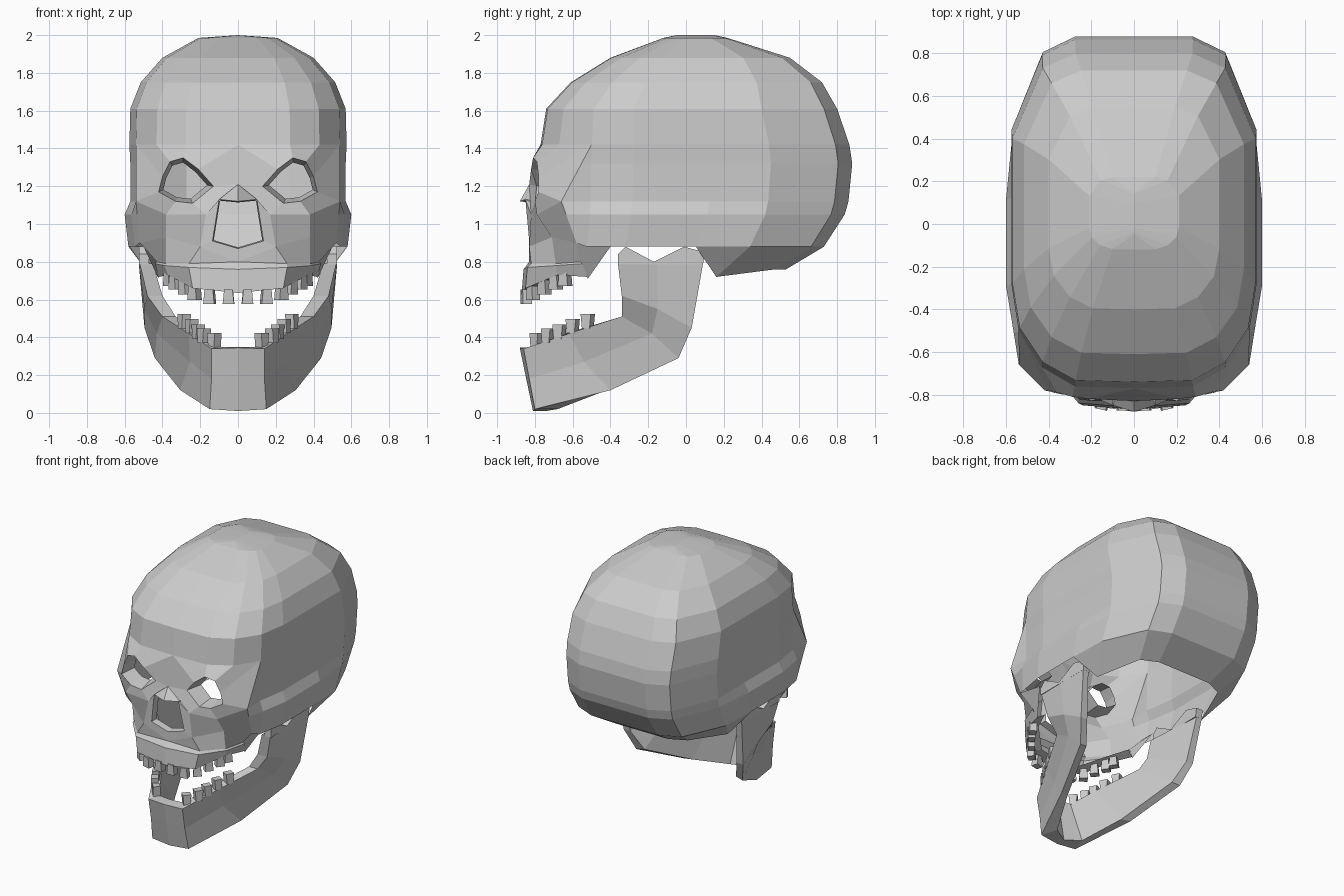
import bpy, bmesh, math
from mathutils import Vector, Matrix

if "Cube" in bpy.data.objects:
    bpy.data.objects.remove(bpy.data.objects["Cube"])


def finish(name, bm, mirror=True):
    bmesh.ops.remove_doubles(bm, verts=bm.verts[:], dist=0.0005)
    bmesh.ops.dissolve_degenerate(bm, edges=bm.edges[:], dist=0.0005)
    bmesh.ops.recalc_face_normals(bm, faces=bm.faces[:])
    me = bpy.data.meshes.new(name)
    bm.to_mesh(me)
    bm.free()
    ob = bpy.data.objects.new(name, me)
    bpy.context.collection.objects.link(ob)
    if mirror:
        m = ob.modifiers.new("mirror", 'MIRROR')
        m.merge_threshold = 0.001
    return ob


def strip(bm, rows, closed=False):
    """Bridge equally long rows of points with quads."""
    vs = [[bm.verts.new(p) for p in r] for r in rows]
    n = len(rows[0])
    for a, b in zip(vs, vs[1:]):
        for i in range(n if closed else n - 1):
            j = (i + 1) % n
            bm.faces.new((a[i], a[j], b[j], b[i]))
    return vs


def inset(loop, k, depth):
    c = sum((Vector(p) for p in loop), Vector()) / len(loop)
    return [c.lerp(Vector(p), k) + Vector((0, depth, 0)) for p in loop]


# --- cranium: horizontal half rings, open underneath ---
OUT = [(0, -1), (.48, -.99), (.75, -.88), (.94, -.67), (1, -.40), (1, .1),
       (1, .48), (.75, .91), (.48, 1), (0, 1)]


def ring(z, w, f, b, start=0, back_w=None):
    c, h = (f + b) / 2, (b - f) / 2
    return [Vector((u * (back_w if back_w and v > .4 else w), c + v * h, z))
            for u, v in OUT[start:]]


upper = [ring(2.0, 0, -.05, .15), ring(1.985, .21, -.12, .22),
         ring(1.88, .40, -.40, .55), ring(1.75, .515, -.61, .72),
         ring(1.61, .57, -.74, .80), ring(1.42, .575, -.77, .865)]
brow = upper[-1]
cheek, cheek_low = Vector((.54, -.66, 1.12)), Vector((.52, -.58, .9))
lower = [[brow[3]] + brow[3:]]
for z, w, b, edge in [(1.32, .57, .88, brow[3].lerp(cheek, .33)),
                      (1.12, .57, .86, cheek),
                      (1.05, .60, .84, cheek.lerp(cheek_low, .32)),
                      (.88, .58, .73, cheek_low)]:
    lower.append([edge] + ring(z, w, -.775, b, 3, .57))
base = [cheek_low] + ring(.76, .46, -.775, .53, 3)
for i in range(4):
    base[i] = lower[-1][i]
base[4] = Vector((.46, .16, .72))
lower.append(base)
bm = bmesh.new()
strip(bm, upper)
strip(bm, lower)
finish("cranium", bm)

# --- face: eye sockets, nose opening, cheeks ---
bridge, nose_side = (0, -.83, 1.21), (.17, -.82, 1.05)
nose_low, under_nose = (.20, -.83, .88), (0, -.83, .80)
under_eye = (.38, -.79, 1.05)
gum_top = [under_nose, (.26, -.82, .79), (.38, -.69, .79), (.43, -.56, .80)]
eye_outer = [bridge, brow[0], brow[1], brow[2], brow[3], cheek, under_eye, nose_side]
eye_rim = [(.13, -.79, 1.20), (.21, -.82, 1.29), (.29, -.81, 1.35), (.36, -.79, 1.33),
           (.40, -.78, 1.25), (.42, -.78, 1.17), (.33, -.80, 1.12), (.24, -.80, 1.11)]
nose_rim = [(0, -.88, 1.12), (.10, -.85, 1.13), (.135, -.83, .91), (0, -.83, .87)]
bm = bmesh.new()
strip(bm, [eye_outer, eye_rim, inset(eye_rim, .80, .12)], True)
nose_in = [Vector((x * .95, y + .05, 1 + (z - 1) * .95)) for x, y, z in nose_rim]
strip(bm, [[bridge, nose_side, nose_low, under_nose], nose_rim, nose_in])
strip(bm, [[nose_side, under_eye, cheek],
           [nose_low, (.38, -.71, .93), cheek_low], gum_top[1:]])
bm.faces.new([bm.verts.new(p) for p in (under_nose, nose_low, gum_top[1])])
bm.faces.new([bm.verts.new(p) for p in (gum_top[3], cheek_low, (.50, -.40, .88), (.42, -.52, .71))])
finish("face", bm)

# --- upper gum ---
bm = bmesh.new()
strip(bm, [gum_top,
           [(0, -.86, .76), (.26, -.84, .77), (.39, -.69, .78), (.44, -.55, .79)],
           [(0, -.87, .635), (.24, -.85, .66), (.37, -.68, .73), (.42, -.52, .72)],
           [(0, -.79, .65), (.17, -.77, .67), (.31, -.64, .74), (.37, -.50, .75)]])
finish("upper_gum", bm)

# --- lower jaw: sections (top outer, flank, bottom outer, bottom inner, top inner) ---
bm = bmesh.new()
v = strip(bm, [
    [(0, -.88, .345), (0, -.85, .20), (0, -.81, .01), (0, -.74, .01), (0, -.80, .35)],
    [(.14, -.86, .34), (.14, -.83, .18), (.15, -.80, .02), (.11, -.68, .02), (.10, -.79, .35)],
    [(.26, -.62, .42), (.255, -.54, .27), (.305, -.40, .12), (.24, -.42, .12), (.19, -.64, .42)],
    [(.40, -.34, .51), (.43, -.18, .42), (.44, -.04, .29), (.38, -.05, .30), (.33, -.34, .51)],
    [(.48, -.34, .62), (.495, -.15, .55), (.495, .03, .45), (.44, .03, .45), (.40, -.34, .62)],
    [(.52, -.36, .79), (.525, -.15, .79), (.525, .09, .79), (.48, .09, .79), (.45, -.36, .79)]], True)
bm.faces.new(v[-1])
finish("lower_jaw", bm)

# --- jaw tips on either side of the notch ---
for name, prof in [("jaw_front_tip", [(-.36, .785), (-.17, .785), (-.17, .80), (-.32, .88), (-.36, .84)]),
                   ("jaw_hinge", [(-.17, .785), (.09, .785), (.10, .85), (-.01, .88), (-.17, .80)])]:
    bm = bmesh.new()
    v = strip(bm, [[(x, y, z) for y, z in prof] for x in (.47, .525)], True)
    for end in v:
        bm.faces.new(end)
    finish(name, bm)


# --- teeth: tapered blocks turned along the arch ---
def teeth(name, spots, up):
    bm = bmesh.new()
    for i, p in enumerate(spots):
        a, b = spots[max(i - 1, 0)], spots[min(i + 1, len(spots) - 1)]
        ang = math.atan2(b[1] - a[1], b[0] - a[0])
        new = bmesh.ops.create_cube(bm, size=1)['verts']
        for q in new:
            k = .06 if q.co.z * up > 0 else .045
            q.co = Vector((q.co.x * k, q.co.y * .05, q.co.z * .075))
        bmesh.ops.transform(bm, verts=new,
                            matrix=Matrix.Translation(p) @ Matrix.Rotation(ang, 4, 'Z'))
    finish(name, bm)


teeth("upper_teeth", [(.05, -.85, .615), (.15, -.845, .615), (.23, -.81, .635),
                      (.28, -.75, .665), (.33, -.69, .69), (.36, -.64, .71)], -1)
teeth("lower_teeth", [(.125, -.79, .385), (.18, -.73, .41), (.21, -.67, .43),
                      (.245, -.60, .46), (.285, -.52, .485)], 1)
